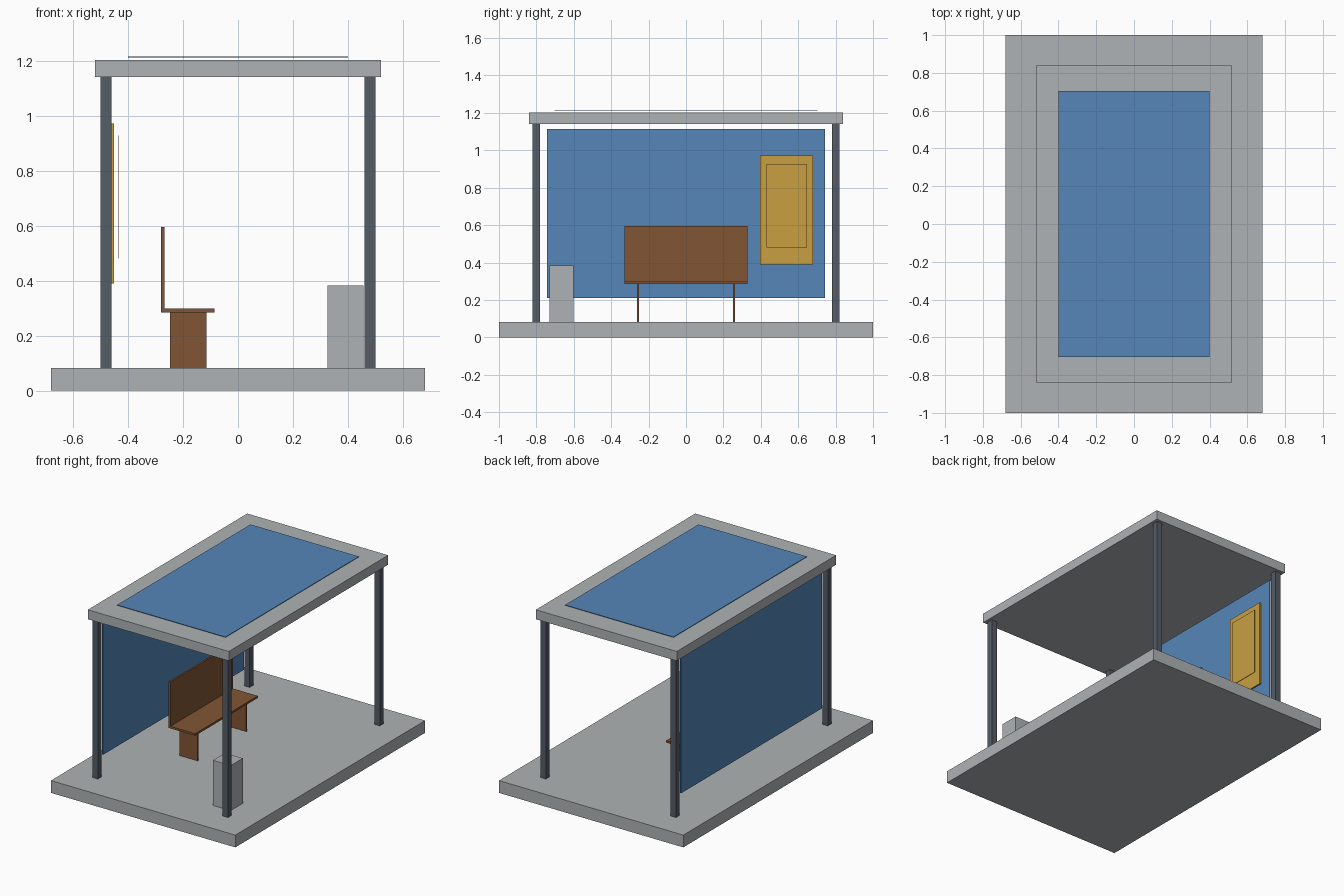
import bpy

cube = bpy.data.objects.get("Cube")
if cube:
    bpy.data.objects.remove(cube, do_unlink=True)


def material(name, colour):
    m = bpy.data.materials.new(name)
    m.use_nodes = True
    m.diffuse_color = (*colour, 1)
    bsdf = next(n for n in m.node_tree.nodes if n.type == 'BSDF_PRINCIPLED')
    bsdf.inputs["Base Color"].default_value = (*colour, 1)
    bsdf.inputs["Roughness"].default_value = 0.7
    return m


concrete = material("light grey", (0.43, 0.45, 0.46))
steel = material("dark steel", (0.09, 0.11, 0.135))
glass = material("blue panel", (0.09, 0.24, 0.48))
wood = material("brown wood", (0.22, 0.092, 0.035))
yellow = material("poster yellow", (0.58, 0.35, 0.055))


def box(name, x, y, z, mat):
    """Box from (min, max) ranges on each axis."""
    spans = (x, y, z)
    bpy.ops.mesh.primitive_cube_add(size=1, location=[(a + b) / 2 for a, b in spans])
    ob = bpy.context.object
    ob.name = name
    ob.scale = [b - a for a, b in spans]
    bpy.ops.object.transform_apply(location=False, rotation=False, scale=True)
    ob.data.materials.append(mat)
    return ob


def around(c, half):
    return (c - half, c + half)


FLOOR = 0.082

# Base slab and roof
box("base_slab", (-0.68, 0.68), (-1, 1), (0, FLOOR), concrete)
box("roof", (-0.52, 0.52), (-0.84, 0.84), (1.14, 1.203), concrete)
box("roof_panel", (-0.4, 0.4), (-0.703, 0.703), (1.212, 1.215), glass)

# Corner posts
for sx, side in ((-1, "right"), (1, "left")):
    for sy, end in ((-1, "front"), (1, "back")):
        box(f"{end}_{side}_post", around(sx * 0.48, 0.02),
            around(sy * 0.8, 0.02), (FLOOR, 1.14), steel)

# Side wall and poster
box("wall_panel", around(-0.48, 0.004), (-0.742, 0.742), (0.21, 1.113), glass)
box("poster_frame", (-0.46, -0.45), (0.395, 0.68), (0.39, 0.972), yellow)
box("poster_sheet", around(-0.436, 0.001), (0.43, 0.648), (0.48, 0.928), yellow)

# Bench
box("bench_seat", (-0.28, -0.085), (-0.33, 0.33), (0.284, 0.298), wood)
box("bench_back", (-0.28, -0.268), (-0.33, 0.33), (0.298, 0.595), wood)
for sy, end in ((-1, "front"), (1, "back")):
    box(f"bench_{end}_leg", (-0.248, -0.115), around(sy * 0.256, 0.005),
        (FLOOR, 0.284), wood)

# Litter bin
box("litter_bin", (0.325, 0.457), (-0.73, -0.602), (FLOOR, 0.383), concrete)
